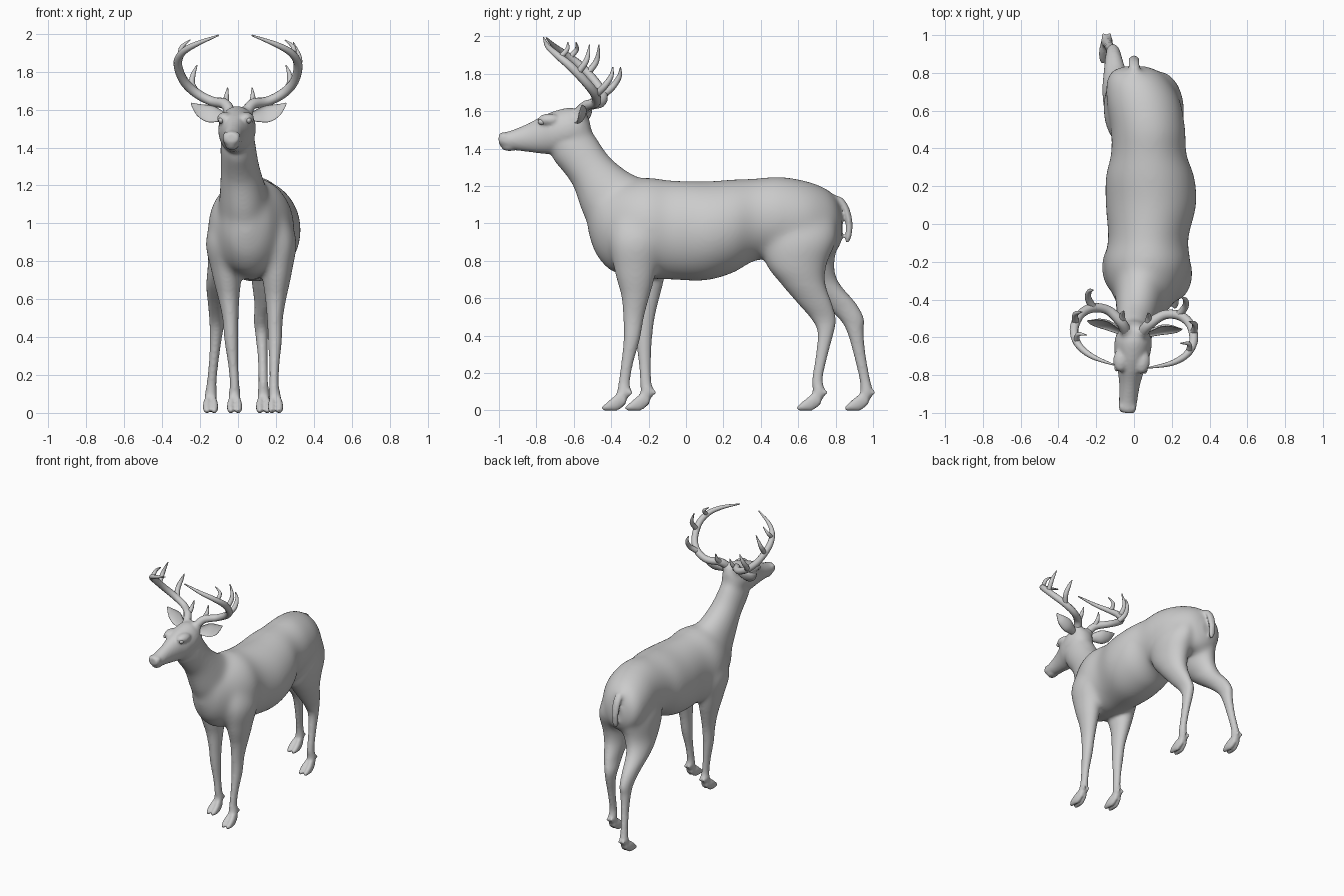
import bpy, bmesh, math
from mathutils import Vector, Matrix

X, Y, Z = Vector((1, 0, 0)), Vector((0, 1, 0)), Vector((0, 0, 1))
# the head is turned slightly towards -x; head parts are built symmetric, then turned
PIVOT = Matrix.Translation((0, -.58, 0))
TURN = PIVOT @ Matrix.Rotation(math.radians(-5), 4, 'Z') @ PIVOT.inverted()


def spline(rows, sub=6):
    """Catmull-Rom interpolation of rows of numbers."""
    rows = [Vector(r) for r in rows]
    out = []
    for i in range(len(rows) - 1):
        p0, p1, p2, p3 = rows[max(i - 1, 0)], rows[i], rows[i + 1], rows[min(i + 2, len(rows) - 1)]
        for k in range(sub):
            t = k / sub
            out.append(.5 * (2 * p1 + (p2 - p0) * t + (2 * p0 - 5 * p1 + 4 * p2 - p3) * t * t
                             + (3 * p1 - p0 - 3 * p2 + p3) * t ** 3))
    return out + [rows[-1]]


def make(name, bm, matrix=None):
    bmesh.ops.recalc_face_normals(bm, faces=bm.faces)
    me = bpy.data.meshes.new(name)
    bm.to_mesh(me)
    bm.free()
    if matrix:
        me.transform(matrix)
    ob = bpy.data.objects.new(name, me)
    bpy.context.collection.objects.link(ob)
    me.shade_smooth()
    return ob


def loft(name, rows, axis=None, hint=X, n=48, matrix=None, cup=None):
    """Skin of ellipses; row = x, y, z, radius along hint, radius across."""
    pts = spline(rows)
    bm = bmesh.new()
    rings = []
    for i, r in enumerate(pts):
        c = Vector(r[:3])
        t = axis or (Vector(pts[min(i + 1, len(pts) - 1)][:3]) - Vector(pts[max(i - 1, 0)][:3])).normalized()
        u = (hint - t * hint.dot(t)).normalized()
        v = t.cross(u)
        ring = []
        for k in range(n):
            a = 2 * math.pi * k / n
            s = v * math.sin(a) * max(r[4], .002)
            if cup and s.dot(cup) > 0:      # hollow side of an ear
                s = -s * .5
            ring.append(bm.verts.new(c + u * math.cos(a) * max(r[3], .002) + s))
        rings.append(ring)
    for a, b in zip(rings, rings[1:]):
        for k in range(n):
            bm.faces.new((a[k], a[(k + 1) % n], b[(k + 1) % n], b[k]))
    bm.faces.new(rings[0])
    bm.faces.new(rings[-1])
    return make(name, bm, matrix)


def ball(name, loc, size, matrix=None):
    bm = bmesh.new()
    bmesh.ops.create_uvsphere(bm, u_segments=20, v_segments=12, radius=1,
                              matrix=Matrix.Translation(loc) @ Matrix.Diagonal((*size, 1)))
    return make(name, bm, matrix)


parts = []

# torso
parts.append(loft("body", [
    (.04, -.525, 1.03, .04, .08), (.05, -.48, 1.0, .11, .17), (.06, -.40, .975, .16, .23),
    (.065, -.30, .975, .21, .255), (.07, -.20, .975, .228, .27), (.075, -.08, .965, .212, .265),
    (.09, .10, .96, .24, .265), (.085, .25, .985, .235, .25), (.078, .37, 1.02, .20, .22),
    (.075, .50, 1.03, .197, .22), (.05, .65, 1.02, .195, .205), (.02, .76, 1.0, .165, .18),
    (.008, .81, .99, .12, .13), (.005, .835, .98, .05, .06)], axis=Y))

# neck
parts.append(loft("neck", [
    (.06, -.20, .98, .17, .24), (.045, -.30, 1.04, .155, .23), (.03, -.40, 1.135, .13, .18),
    (.012, -.505, 1.28, .105, .125), (0, -.60, 1.41, .092, .128), (0, -.66, 1.47, .08, .11)]))

# head
parts.append(loft("head", [
    (0, -1.002, 1.452, .03, .022), (0, -.99, 1.448, .043, .036), (0, -.94, 1.445, .048, .05),
    (0, -.85, 1.457, .055, .074), (0, -.77, 1.473, .072, .10), (0, -.70, 1.485, .092, .116),
    (0, -.62, 1.50, .098, .118), (0, -.55, 1.50, .08, .10), (0, -.51, 1.50, .04, .06)],
    axis=Y, matrix=TURN))
parts.append(ball("chin", (0, -.945, 1.408), (.034, .045, .022), TURN))
for s in (-1, 1):
    parts.append(ball("brow", (s * .056, -.725, 1.553), (.042, .065, .034), TURN))
    parts.append(ball("nostril_wing", (s * .026, -.972, 1.463), (.021, .022, .02), TURN))
    parts.append(ball("antler_pedicle", (s * .05, -.56, 1.595), (.035, .035, .04), TURN))

# legs: centre line per leg, shared radii for front and hind pairs
FRONT_R = [(.06, .13), (.10, .15), (.082, .115), (.058, .077), (.042, .055), (.036, .043),
           (.026, .032), (.025, .03), (.031, .037), (.03, .036)]
HIND_R = [(.09, .19), (.118, .205), (.10, .165), (.078, .12), (.053, .09), (.041, .066), (.034, .044),
          (.026, .032), (.025, .028), (.031, .034), (.03, .036)]
LEGS = {
    "front_leg_right": ([(.17, -.24, 1.12), (.208, -.26, .92), (.205, -.27, .75), (.20, -.27, .62),
                         (.195, -.28, .5), (.195, -.29, .38), (.192, -.315, .25), (.19, -.33, .15),
                         (.193, -.332, .1), (.198, -.35, .06)], FRONT_R),
    "front_leg_left": ([(-.03, -.2, 1.12), (-.07, -.23, .92), (-.06, -.22, .75), (-.05, -.215, .62),
                        (-.04, -.222, .5), (-.035, -.225, .38), (-.025, -.22, .25), (-.018, -.215, .15),
                        (-.018, -.207, .1), (-.018, -.225, .06)], FRONT_R),
    "hind_leg_right": ([(.11, .6, 1.08), (.145, .6, .92), (.155, .59, .78), (.152, .625, .68),
                        (.14, .69, .57), (.125, .735, .49), (.125, .747, .42), (.13, .727, .3),
                        (.133, .703, .17), (.135, .71, .1), (.135, .695, .06)], HIND_R),
    "hind_leg_left": ([(-.02, .61, 1.08), (-.04, .61, .92), (-.06, .63, .78), (-.09, .70, .68),
                       (-.105, .82, .57), (-.11, .885, .49), (-.115, .905, .42), (-.125, .928, .3),
                       (-.138, .955, .17), (-.143, .965, .1), (-.145, .95, .06)], HIND_R),
}
for name, (path, radii) in LEGS.items():
    parts.append(loft(name, [(*p, *r) for p, r in zip(path, radii)], axis=Z))
    x, y = path[-1][0], path[-2][1]
    for s in (-1, 1):
        # cloven hoof half and dewclaw
        parts.append(loft("hoof", [
            (x + s * .012, y + .012, .06, .014, .025), (x + s * .017, y - .03, .045, .02, .045),
            (x + s * .02, y - .07, .03, .021, .032), (x + s * .02, y - .103, .016, .016, .017),
            (x + s * .018, y - .118, .01, .008, .009)], axis=Y, n=16))
        parts.append(ball("dewclaw", (x + s * .016, y + .034, .095), (.011, .013, .016)))

# tail
parts.append(loft("tail", [
    (.005, .75, 1.13, .03, .03), (.002, .81, 1.125, .03, .024), (0, .852, 1.08, .029, .02),
    (0, .872, 1.0, .027, .019), (0, .868, .93, .022, .016), (0, .860, .895, .009, .008)]))

# fuse the body parts into one skin
bpy.ops.object.select_all(action='DESELECT')
for ob in parts:
    ob.select_set(True)
skin = parts[0]
bpy.context.view_layer.objects.active = skin
bpy.ops.object.join()
skin.name = "deer_body"
rm = skin.modifiers.new("fuse", 'REMESH')
rm.mode = 'VOXEL'
rm.voxel_size = .009
rm.use_smooth_shade = True
bpy.ops.object.modifier_apply(modifier="fuse")

# light smoothing everywhere, strong smoothing where legs and neck flow into the trunk
trunk = skin.vertex_groups.new(name="trunk")
for v in skin.data.vertices:
    x, y, z = v.co
    w = min((z - .66) / .12, (y + .62) / .1, (.83 - y) / .05, 1)
    if w > 0:
        trunk.add([v.index], w, 'REPLACE')
for name, count, group in (("soften", 6, ""), ("blend", 90, "trunk")):
    sm = skin.modifiers.new(name, 'SMOOTH')
    sm.factor = .5
    sm.iterations = count
    sm.vertex_group = group
    bpy.ops.object.modifier_apply(modifier=name)
for v in skin.data.vertices:
    v.co.z = max(v.co.z, 0)

# eyes and ears
for s, side in ((-1, "left"), (1, "right")):
    ball("eye_" + side, (s * .073, -.765, 1.543), (.015, .022, .016), TURN)
    loft("ear_" + side, [
        (s * .07, -.585, 1.56, .022, .022), (s * .105, -.57, 1.568, .036, .026),
        (s * .15, -.553, 1.578, .048, .028), (s * .195, -.543, 1.595, .04, .022),
        (s * .23, -.538, 1.617, .02, .01), (s * .252, -.535, 1.635, .003, .003)],
        hint=Vector((0, .45, .9)), n=24, matrix=TURN, cup=-Y)

# antlers: main beam and tines, rows are x, y, z, radius
ANTLER = [
    [(.045, -.57, 1.59, .029), (.075, -.525, 1.63, .028), (.15, -.468, 1.645, .025),
     (.235, -.465, 1.69, .025), (.295, -.51, 1.755, .024), (.318, -.59, 1.84, .023),
     (.288, -.665, 1.90, .019), (.21, -.72, 1.945, .014), (.088, -.755, 1.992, .004)],
    [(.07, -.52, 1.63, .019), (.07, -.485, 1.665, .014), (.065, -.465, 1.715, .003)],
    [(.225, -.465, 1.685, .02), (.258, -.415, 1.73, .018), (.255, -.378, 1.785, .013), (.235, -.37, 1.835, .003)],
    [(.312, -.555, 1.80, .018), (.318, -.505, 1.87, .015), (.285, -.49, 1.955, .003)],
    [(.298, -.65, 1.885, .016), (.295, -.61, 1.93, .012), (.25, -.61, 1.968, .003)],
]
for s, side in ((-1, "left"), (1, "right")):
    cu = bpy.data.curves.new("antler_" + side, 'CURVE')
    cu.dimensions = '3D'
    cu.bevel_depth = 1
    cu.bevel_resolution = 3
    cu.use_fill_caps = True
    for rows in ANTLER:
        pts = spline(rows, 5)
        sp = cu.splines.new('POLY')
        sp.points.add(len(pts) - 1)
        for p, r in zip(sp.points, pts):
            p.co = (*(TURN @ Vector((s * r[0], r[1], r[2]))), 1)
            p.radius = r[3]
    ob = bpy.data.objects.new("antler_" + side, cu)
    bpy.context.collection.objects.link(ob)
    bpy.ops.object.select_all(action='DESELECT')
    ob.select_set(True)
    bpy.context.view_layer.objects.active = ob
    bpy.ops.object.convert(target='MESH')
    bpy.context.object.data.shade_smooth()
